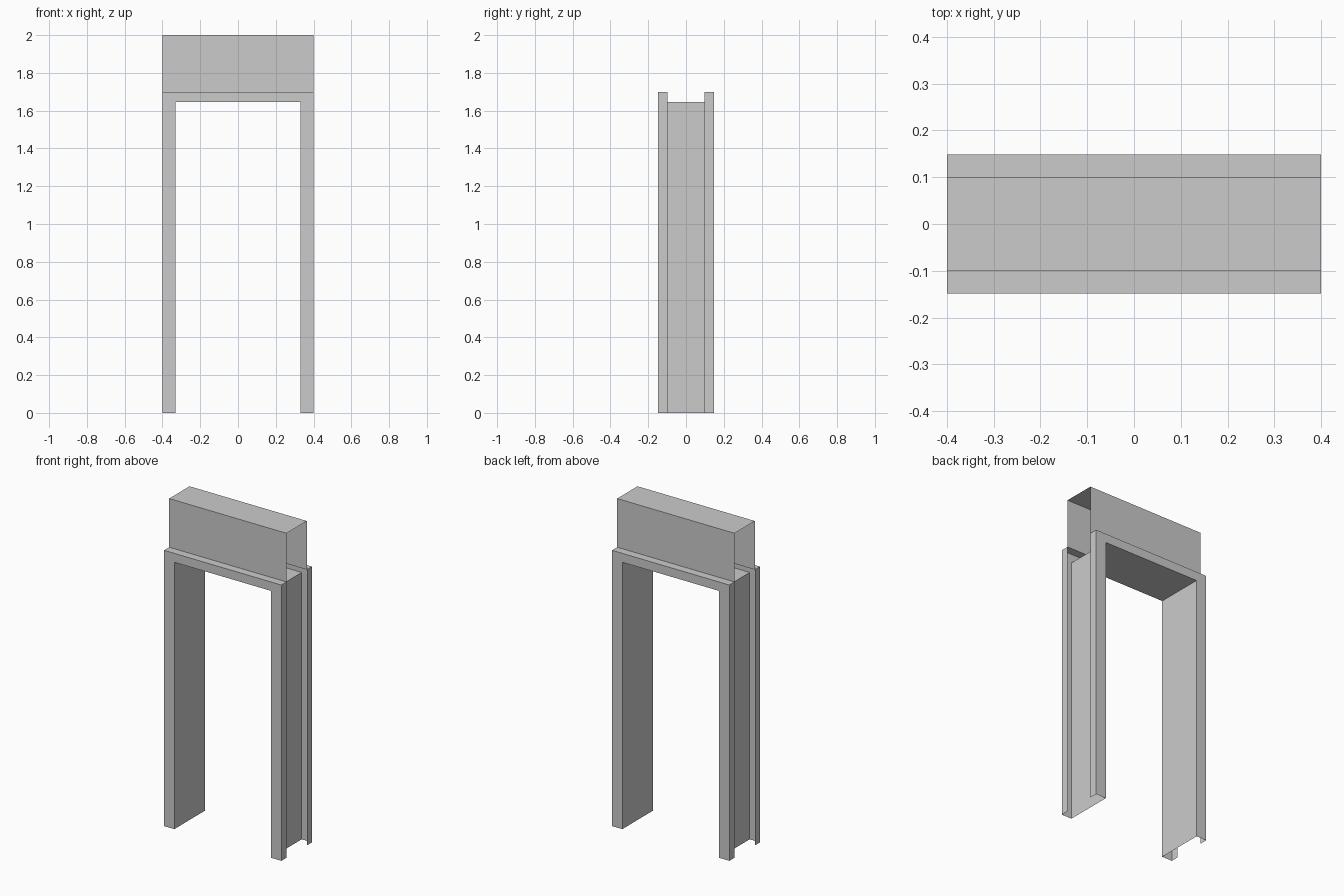
import bpy
from math import pi

if "Cube" in bpy.data.objects:
    bpy.data.objects.remove(bpy.data.objects["Cube"])

HALF_W, HALF_OPEN = 0.40, 0.33      # outer and opening half widths
TRIM_TOP, OPEN_TOP, TOP = 1.70, 1.645, 2.0
DEPTH, WALL = 0.149, 0.099          # half depths of trim and wall


def make(name, verts, faces):
    mesh = bpy.data.meshes.new(name)
    mesh.from_pydata(verts, [], faces)
    mesh.update()
    obj = bpy.data.objects.new(name, mesh)
    bpy.context.collection.objects.link(obj)
    return obj


def arch(half, top):
    """Open path: up one side, across, down the other."""
    return [(-half, 0), (-half, top), (half, top), (half, 0)]


def sweep(path, start, end, place):
    """Sheet made by extruding an open path from start to end."""
    n = len(path)
    verts = [place(a, b, d) for d in (start, end) for a, b in path]
    faces = [(i, i + 1, n + i + 1, n + i) for i in range(n - 1)]
    return verts, faces


def along_y(x, z, d):
    return (x, d, z)


def along_x(y, z, d):
    return (d, y, z)


# Door casings: face plus outer edge, open towards the wall
outer, inner = arch(HALF_W, TRIM_TOP), arch(HALF_OPEN, OPEN_TOP)
for name, turn in (("front_casing", 0), ("back_casing", pi)):
    verts, faces = sweep(outer, -DEPTH, -WALL, along_y)
    verts += [along_y(x, z, -DEPTH) for x, z in inner]
    faces.append((0, 8, 9, 10, 11, 3, 2, 1))
    make(name, verts, faces).rotation_euler.z = turn

# Lining of the opening, facing inwards
make("opening_lining", *sweep(inner[::-1], -DEPTH, DEPTH, along_y))

# Wall section above the door, open at both ends and below
wall = [(WALL, TRIM_TOP), (WALL, TOP), (-WALL, TOP), (-WALL, TRIM_TOP)]
make("wall_above_door", *sweep(wall, -HALF_W, HALF_W, along_x))
